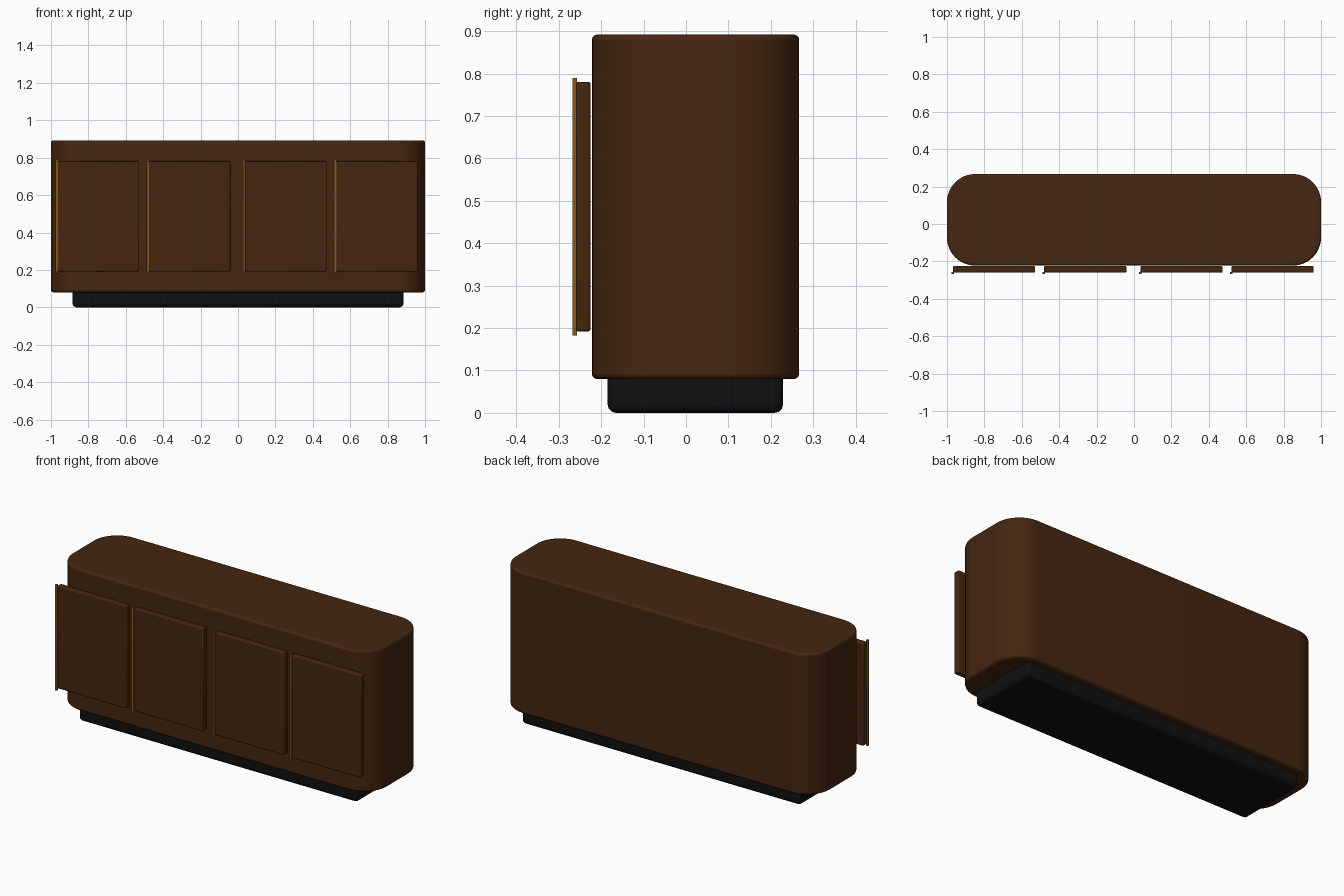
import bpy
import bmesh
import math
from mathutils import Matrix

cube = bpy.data.objects.get("Cube")
if cube:
    bpy.data.objects.remove(cube, do_unlink=True)


def material(name, colour):
    mat = bpy.data.materials.new(name)
    mat.use_nodes = True
    mat.diffuse_color = (*colour, 1)
    bsdf = mat.node_tree.nodes["Principled BSDF"]
    bsdf.inputs["Base Color"].default_value = (*colour, 1)
    return mat


walnut = material("dark walnut", (0.06, 0.019, 0.005))
brass = material("aged brass", (0.26, 0.10, 0.017))
black = material("plinth black", (0.005, 0.005, 0.005))


def box(name, low, high, mat, edge, segments=3, corner=0):
    """Box between two corners, with rounded upright corners and softened edges."""
    size = [b - a for a, b in zip(low, high)]
    centre = [(a + b) / 2 for a, b in zip(low, high)]
    bm = bmesh.new()
    bmesh.ops.create_cube(bm, size=1, matrix=Matrix.Diagonal((*size, 1)))
    if corner:
        upright = [e for e in bm.edges
                   if abs(e.verts[0].co.z - e.verts[1].co.z) > size[2] / 2]
        bmesh.ops.bevel(bm, geom=upright, offset=corner, segments=12,
                        profile=0.5, affect='EDGES')
    mesh = bpy.data.meshes.new(name)
    bm.to_mesh(mesh)
    bm.free()
    obj = bpy.data.objects.new(name, mesh)
    bpy.context.collection.objects.link(obj)
    obj.location = centre
    mesh.materials.append(mat)

    bevel = obj.modifiers.new("soft edges", 'BEVEL')
    bevel.width = edge
    bevel.segments = segments
    bevel.limit_method = 'ANGLE'
    bevel.angle_limit = math.radians(40)

    bpy.ops.object.select_all(action='DESELECT')
    obj.select_set(True)
    bpy.context.view_layer.objects.active = obj
    bpy.ops.object.shade_smooth_by_angle(angle=math.radians(35))
    return obj


# Cabinet body and recessed plinth
box("cabinet_body", (-1, -0.222, 0.08), (1, 0.267, 0.892), walnut, 0.012, corner=0.15)
box("plinth", (-0.885, -0.185, 0), (0.885, 0.229, 0.1), black, 0.02)

# Four doors, each with a full-height pull on its outer edge
for i, left in enumerate((-0.968, -0.481, 0.034, 0.521), 1):
    box(f"door_{i}", (left, -0.26, 0.192), (left + 0.44, -0.225, 0.781), walnut, 0.006)
    box(f"door_pull_{i}", (left - 0.007, -0.268, 0.182), (left + 0.005, -0.257, 0.79),
        brass, 0.001, segments=2)
